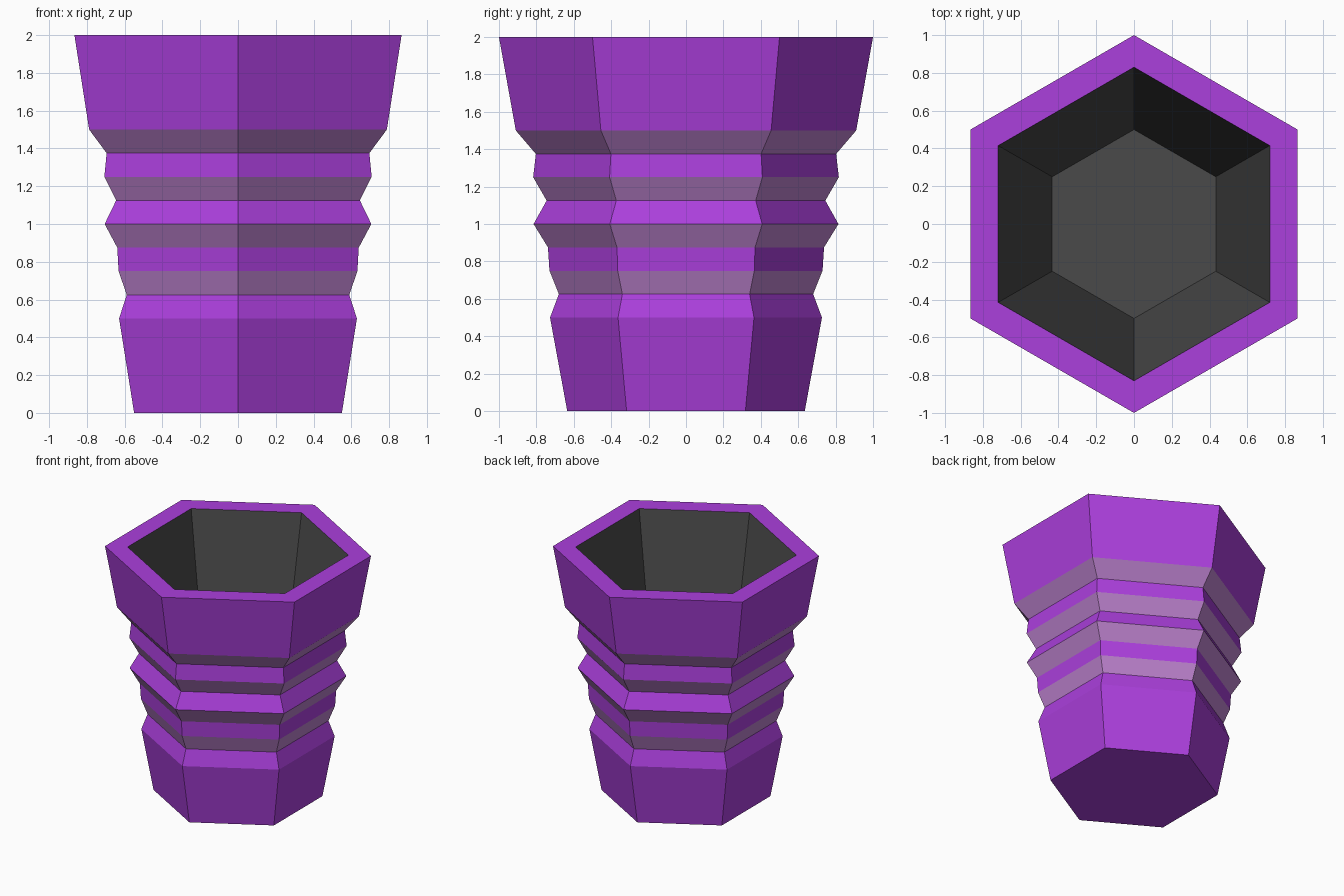
import bpy, bmesh, math

if "Cube" in bpy.data.objects:
    bpy.data.objects.remove(bpy.data.objects["Cube"])

def material(name, rgb):
    m = bpy.data.materials.new(name)
    m.diffuse_color = (*rgb, 1.0)
    m.use_nodes = True
    m.node_tree.nodes["Principled BSDF"].inputs["Base Color"].default_value = m.diffuse_color
    return m

PURPLE, MAUVE, DARK = 0, 1, 2
mats = [material("purple", (0.41, 0.05, 0.72)),
        material("pale mauve", (0.50, 0.22, 0.61)),
        material("dark grey", (0.068, 0.068, 0.068))]

# Profile rings: corner radius, height, colour of the band leading up to the ring
profile = [
    (0.635, 0.0, PURPLE), (0.727, 0.5, PURPLE), (0.68, 0.625, PURPLE),
    (0.73, 0.75, MAUVE), (0.738, 0.875, PURPLE), (0.815, 1.0, MAUVE),
    (0.745, 1.125, PURPLE), (0.817, 1.25, MAUVE), (0.803, 1.375, PURPLE),
    (0.91, 1.5, MAUVE), (1.0, 2.0, PURPLE),
    (0.83, 2.0, PURPLE),   # rim
    (0.50, 0.2, DARK),     # inner wall
]

bm = bmesh.new()

def ring(r, z):
    return [bm.verts.new((r * math.cos(a), r * math.sin(a), z))
            for a in (math.radians(30 + 60 * i) for i in range(6))]

# Hexagonal shell, ring by ring
rings = [ring(r, z) for r, z, _ in profile]
for k in range(1, len(rings)):
    low, high = rings[k - 1], rings[k]
    for i in range(6):
        j = (i + 1) % 6
        f = bm.faces.new((low[i], low[j], high[j], high[i]))
        f.material_index = profile[k][2]

# Underside and inner floor
bm.faces.new(rings[0][::-1]).material_index = PURPLE
bm.faces.new(rings[-1]).material_index = DARK
bmesh.ops.recalc_face_normals(bm, faces=bm.faces)

mesh = bpy.data.meshes.new("hexagonal_cup")
bm.to_mesh(mesh)
bm.free()
for m in mats:
    mesh.materials.append(m)
cup = bpy.data.objects.new("hexagonal_cup", mesh)
bpy.context.collection.objects.link(cup)
